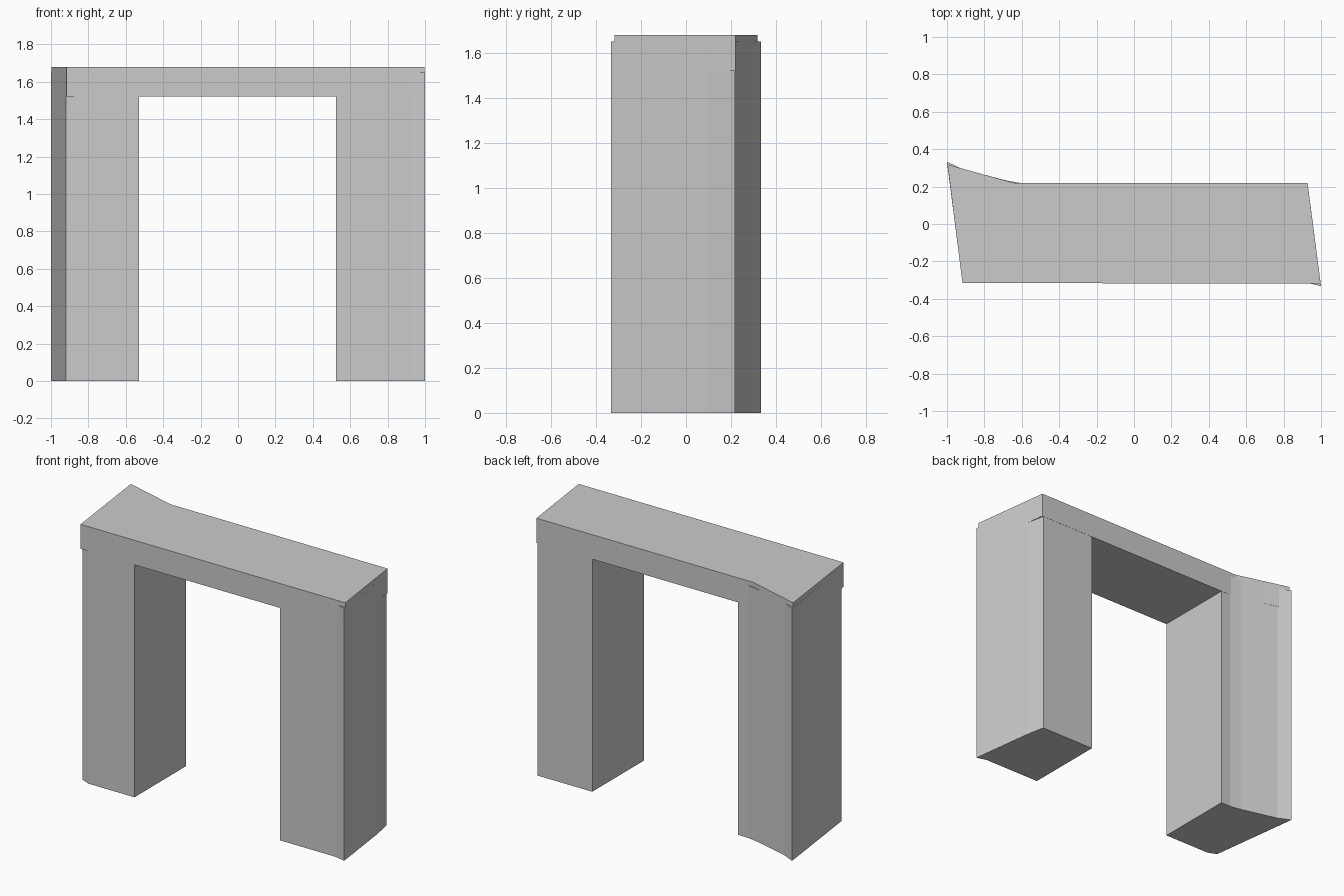
import bpy
import bmesh

if "Cube" in bpy.data.objects:
    bpy.data.objects.remove(bpy.data.objects["Cube"])


def prism(name, outline, z0, z1):
    """Extrude a plan outline (counter-clockwise, x/y) from z0 up to z1."""
    bm = bmesh.new()
    base = bm.faces.new([bm.verts.new((x, y, z0)) for x, y in outline])
    top = bmesh.ops.extrude_face_region(bm, geom=[base])["geom"]
    moved = [v for v in top if isinstance(v, bmesh.types.BMVert)]
    bmesh.ops.translate(bm, verts=moved, vec=(0, 0, z1 - z0))
    bmesh.ops.recalc_face_normals(bm, faces=bm.faces)
    mesh = bpy.data.meshes.new(name)
    bm.to_mesh(mesh)
    bm.free()
    obj = bpy.data.objects.new(name, mesh)
    bpy.context.collection.objects.link(obj)
    return obj


LEG_TOP, LINTEL_BOTTOM, LINTEL_TOP = 1.65, 1.52, 1.68

# Left leg: clipped front corner, flared back corner
prism("left_leg", [
    (-0.92, -0.29), (-0.86, -0.315), (-0.528, -0.315), (-0.528, 0.218),
    (-0.60, 0.218), (-0.68, 0.232), (-0.92, 0.295), (-1.0, 0.333),
], 0, LEG_TOP)

# Right leg: flared front corner, slightly tucked back corner
prism("right_leg", [
    (0.525, -0.315), (0.93, -0.315), (1.0, -0.333),
    (0.945, 0.09), (0.92, 0.218), (0.525, 0.218),
], 0, LEG_TOP)

# Lintel: skewed slab with a bent back edge
prism("lintel", [
    (-0.917, -0.316), (0.998, -0.318), (0.928, 0.219),
    (-0.64, 0.219), (-0.997, 0.318),
], LINTEL_BOTTOM, LINTEL_TOP)
